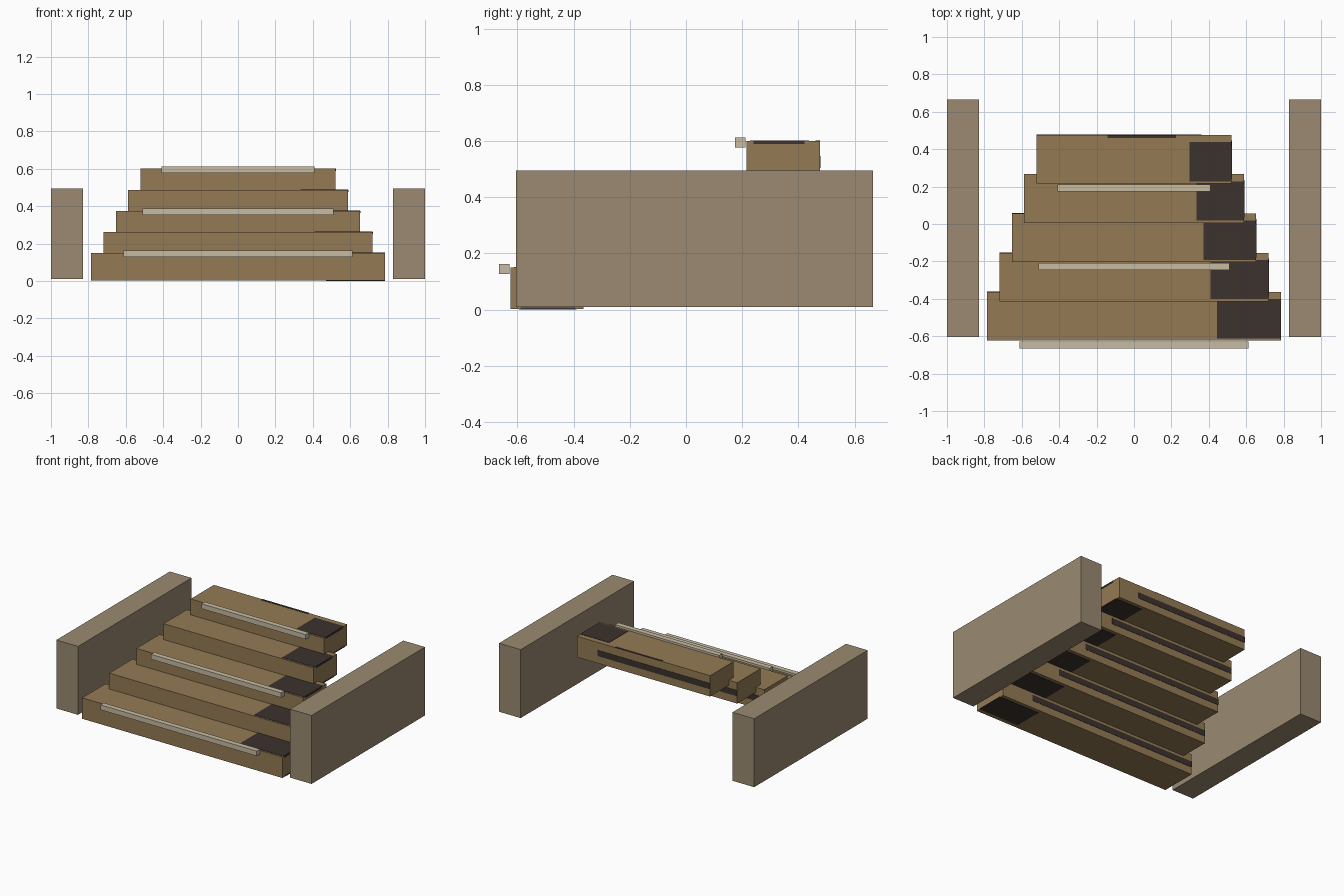
import bpy

if "Cube" in bpy.data.objects:
    bpy.data.objects.remove(bpy.data.objects["Cube"])


def material(name, rgb):
    m = bpy.data.materials.new(name)
    m.diffuse_color = (*rgb, 1)
    m.use_nodes = True
    m.node_tree.nodes["Principled BSDF"].inputs["Base Color"].default_value = m.diffuse_color
    return m


BROWN = material("brown wood", (0.296, 0.198, 0.089))
STONE = material("grey tan wall", (0.325, 0.255, 0.165))
CREAM = material("pale trim", (0.57, 0.50, 0.365))
DARK = material("dark patch", (0.045, 0.032, 0.027))


def box(name, x, y, z, mat):
    """Box from (min, max) ranges on each axis."""
    verts = [(a, b, c) for a in x for b in y for c in z]
    faces = [(0, 1, 3, 2), (4, 6, 7, 5), (0, 4, 5, 1),
             (2, 3, 7, 6), (0, 2, 6, 4), (1, 5, 7, 3)]
    me = bpy.data.meshes.new(name)
    me.from_pydata(verts, [], faces)
    me.materials.append(mat)
    ob = bpy.data.objects.new(name, me)
    bpy.context.collection.objects.link(ob)
    return ob


# side walls
for side, x in (("left", (-1.0, -0.83)), ("right", (0.83, 1.0))):
    box(f"{side}_wall", x, (-0.605, 0.665), (0.01, 0.495), STONE)

T = 0.002  # painted plate thickness
for i in range(5):
    # narrowing, overlapping steps
    w = 0.785 - 0.0657 * i
    y0 = -0.624 + 0.21 * i
    y1 = y0 + 0.26
    top = 0.15 + 0.1125 * i
    bot = top - 0.15 + T
    box(f"step_{i + 1}", (-w, w), (y0, y1), (bot, top), BROWN)

    # dark patches on the right end, above and below, wrapping onto the end
    inner = w * 0.567
    box(f"top_patch_{i + 1}", (inner, w), (y0 + 0.012, y0 + 0.222),
        (top - T, top + T), DARK)
    box(f"bottom_patch_{i + 1}", (w * 0.6, w), (y0 + 0.03, y0 + 0.235),
        (bot - T, bot + T), DARK)
    box(f"end_patch_top_{i + 1}", (w - T, w + T), (y0 + 0.025, y0 + 0.205),
        (top - 0.011, top), DARK)
    box(f"end_patch_bottom_{i + 1}", (w - T, w + T), (y0 + 0.035, y0 + 0.23),
        (bot, bot + 0.006), DARK)

    # dark strips along the back
    box(f"back_strip_{i + 1}", (-w, w * 0.69), (y1 - T, y1 + T),
        (top - 0.096, top - 0.054), DARK)
    box(f"back_edge_strip_{i + 1}", (-w * 0.27, w * 0.43), (y1 - 0.015, y1),
        (top - T, top + T), DARK)

    # pale trim bar on every other step
    if i % 2 == 0:
        r = 0.612 - 0.051 * i
        box(f"trim_bar_{i + 1}", (-r, r), (y0 - 0.041, y0 - 0.004),
            (top - 0.023, top + 0.012), CREAM)
